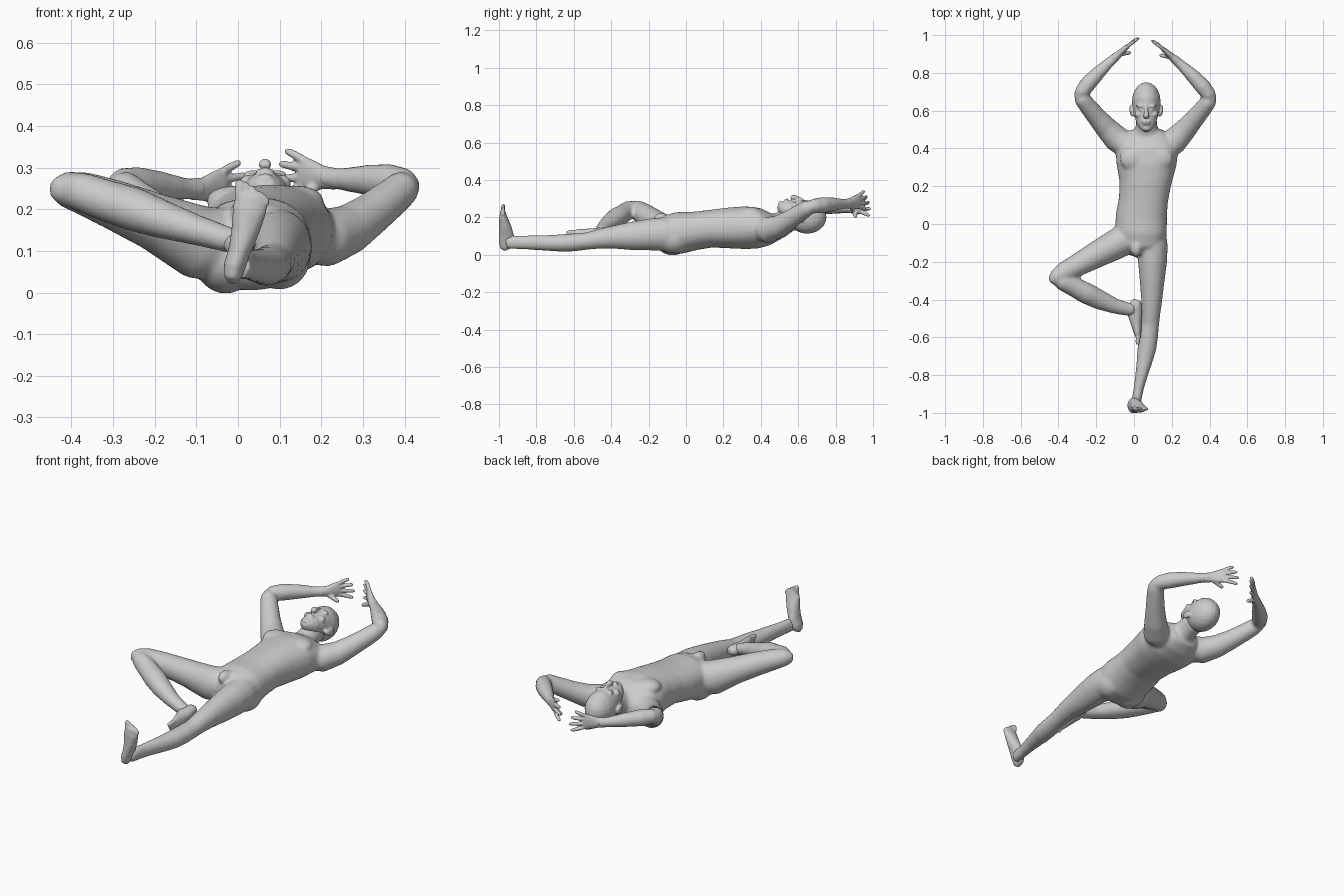
import bpy, bmesh, math
from mathutils import Vector, Matrix

Z = (0, 0, 1)


def tube(bm, rings, up=Z, n=20, e=1.0):
    """Loft elliptical rings (x, y, z, half width, half depth) along a path."""
    up = Vector(up)
    pts = [Vector(r[:3]) for r in rings]
    loops = []
    for i, r in enumerate(rings):
        t = (pts[min(i + 1, len(pts) - 1)] - pts[max(i - 1, 0)]).normalized()
        side = t.cross(up).normalized()
        v = side.cross(t)
        b = r[4] if len(r) > 4 else r[3]
        loop = []
        for k in range(n):
            c, s = math.cos(2 * math.pi * k / n), math.sin(2 * math.pi * k / n)
            c, s = math.copysign(abs(c) ** e, c), math.copysign(abs(s) ** e, s)
            loop.append(bm.verts.new(pts[i] + side * (r[3] * c) + v * (b * s)))
        loops.append(loop)
    faces = [bm.faces.new(loops[0]), bm.faces.new(loops[-1][::-1])]
    for a, b in zip(loops, loops[1:]):
        for k in range(n):
            j = (k + 1) % n
            faces.append(bm.faces.new((a[k], b[k], b[j], a[j])))
    bmesh.ops.recalc_face_normals(bm, faces=faces)


def blob(bm, c, r):
    m = Matrix.Translation(c) @ Matrix.Diagonal((*r, 1))
    bmesh.ops.create_uvsphere(bm, u_segments=20, v_segments=12, radius=1, matrix=m)


def digit(bm, a, b, r, bend=Vector((0, 0, 0)), up=Z):
    """Finger or toe with a rounded tip."""
    rings = []
    for t, k in ((0, 1), (.3, 1), (.6, .95), (.88, .85), (1, .4)):
        p = a.lerp(b, t) + bend * (4 * t * (1 - t))
        rings.append((*p, r * k))
    tube(bm, rings, up, 10)


def finish(bm, name, voxel, smooth):
    """Fuse overlapping parts into one skin."""
    me = bpy.data.meshes.new(name)
    bm.to_mesh(me)
    bm.free()
    ob = bpy.data.objects.new(name, me)
    bpy.context.collection.objects.link(ob)
    bpy.ops.object.select_all(action='DESELECT')
    bpy.context.view_layer.objects.active = ob
    ob.select_set(True)
    m = ob.modifiers.new("fuse", 'REMESH')
    m.mode, m.voxel_size = 'VOXEL', voxel
    s = ob.modifiers.new("soften", 'SMOOTH')
    s.factor, s.iterations = .5, smooth
    for mod in ("fuse", "soften"):
        bpy.ops.object.modifier_apply(modifier=mod)
    bpy.ops.object.shade_smooth_by_angle(angle=math.radians(40))


body = bmesh.new()
# torso, slightly rolled to the bent leg side
tube(body, [(.03, -.17, .12, .05, .05), (.035, -.12, .112, .12, .098),
            (.036, -.04, .116, .138, .112), (.04, .05, .128, .135, .102),
            (.05, .13, .139, .13, .1), (.06, .22, .143, .138, .108),
            (.066, .32, .145, .16, .114), (.068, .39, .142, .165, .108),
            (.068, .45, .138, .14, .085), (.067, .5, .145, .08, .06)],
     up=(-.07, 0, 1), n=28, e=.88)
for s in (-1, 1):
    blob(body, (.065 + s * .07, .345, .222), (.072, .062, .035))      # chest muscles
    blob(body, (.035 + s * .065, -.07, .082 + s * .005), (.075, .095, .08))  # buttocks
blob(body, (.012, -.13, .19), (.03, .045, .035))
# neck
tube(body, [(.068, .42, .14, .09, .06), (.067, .48, .16, .066, .062),
            (.066, .53, .178, .056, .06), (.065, .6, .195, .055, .06)])

# straight leg
tube(body, [(.085, -.02, .112, .08, .088), (.097, -.12, .11, .082, .09),
            (.098, -.2, .108, .077, .085), (.096, -.3, .1, .066, .075),
            (.094, -.4, .093, .056, .06), (.09, -.47, .084, .05, .052),
            (.085, -.53, .073, .048, .046), (.076, -.6, .066, .051, .048),
            (.068, -.66, .063, .05, .047), (.055, -.73, .063, .042, .043),
            (.04, -.8, .065, .033, .04), (.025, -.87, .066, .027, .037),
            (.016, -.92, .067, .026, .037), (.008, -.96, .064, .024, .032)])
# bent leg: thigh, then calf folded back to the other knee
tube(body, [(-.01, -.06, .11, .085, .09), (-.1, -.11, .122, .08, .089),
            (-.2, -.163, .17, .07, .07), (-.3, -.218, .212, .06, .06),
            (-.37, -.255, .238, .054, .052), (-.415, -.285, .248, .043, .043),
            (-.447, -.3, .25, .018, .022)])
tube(body, [(-.42, -.285, .25, .03, .035), (-.38, -.305, .243, .046, .047),
            (-.32, -.332, .222, .052, .05), (-.25, -.368, .2, .057, .053),
            (-.18, -.402, .175, .052, .046), (-.1, -.435, .15, .041, .037),
            (-.04, -.45, .132, .036, .032), (0, -.455, .12, .032, .03)])


# arms: the second is mirrored, its hand hanging a little lower
def left(p):
    return Vector(p)


def right(p):
    drop = .028 * min(max((p[1] - .68) / .2, 0), 1)
    return Vector((.12 - p[0], p[1] + .014, p[2] - drop))


upper_arm = [(.14, .39, .14, .07), (.215, .44, .132, .07), (.267, .495, .152, .06),
             (.315, .55, .185, .052), (.362, .607, .222, .047),
             (.395, .65, .25, .043), (.415, .685, .262, .026)]
forearm = [(.415, .655, .256, .025), (.398, .682, .26, .039), (.362, .73, .266, .043),
           (.31, .785, .27, .037), (.25, .842, .272, .027), (.205, .88, .276, .024)]
hands = bmesh.new()
for f in (left, right):
    for limb in (upper_arm, forearm):
        tube(body, [(*f(r), r[3]) for r in limb])
    # palm edge-on, little finger up and thumb down
    tube(hands, [(*f(p), a, b) for p, a, b in (
        ((.235, .856, .273), .024, .026), ((.205, .88, .276), .02, .028),
        ((.18, .903, .28), .016, .037), ((.158, .923, .286), .013, .041),
        ((.148, .931, .288), .009, .038))])
    d, s, inward = Vector((-.75, .66, .05)), Vector((0, 0, 1)), Vector((-.66, -.75, 0))
    base = Vector((.158, .921, .286))
    for off, fan, length in ((.031, .4, .06), (.011, .12, .076),
                             (-.01, -.08, .084), (-.03, -.3, .078)):
        a = base + s * off
        b = a + (d + s * fan).normalized() * length + inward * .006
        bend = f(a - inward * .004) - f(a)
        digit(hands, f(a), f(b), .0105, bend)
    a = Vector((.195, .885, .258))
    digit(hands, f(a), f(a + d * .05 - s * .03 + inward * .032), .012)
finish(hands, "hands", .0045, 3)
finish(body, "body", .009, 6)

# feet: heel to ball, then five toes
feet = bmesh.new()
tube(feet, [(-.012, -.953, .028, .014, .02), (-.012, -.96, .042, .023, .034),
            (-.008, -.961, .065, .026, .04), (.004, -.96, .1, .027, .041),
            (.018, -.967, .15, .034, .033), (.028, -.977, .2, .041, .022),
            (.032, -.98, .23, .038, .014), (.033, -.98, .24, .034, .01)], up=(0, 1, 0))
tube(feet, [(.018, -.402, .12, .016, .02), (.012, -.418, .12, .025, .031),
            (.004, -.44, .12, .028, .037), (.004, -.475, .114, .03, .039),
            (.01, -.52, .106, .034, .03), (.018, -.57, .098, .04, .021),
            (.022, -.598, .094, .037, .014), (.022, -.608, .093, .033, .01)], up=(1, 0, 0))
for i in range(5):
    r = .0125 if i == 0 else .009
    off = -.028 + .0158 * i
    reach = (.045, .043, .037, .03, .02)[i]
    a = Vector((.032 + off, -.98, .226 - .004 * i))
    digit(feet, a, a + Vector((0, .004, reach)), r, up=(0, 1, 0))
    a = Vector((.022, -.595 + .004 * i, .094 - off))
    digit(feet, a, a + Vector((-.003, -reach, -.004)), r)
finish(feet, "feet", .0048, 3)

# head: face and jaw, skull, then features
head = bmesh.new()
cx = .065
tube(head, [(cx, .494, .266, .02, .016), (cx, .508, .258, .036, .032),
            (cx, .53, .247, .05, .046), (cx, .565, .232, .06, .062),
            (cx, .61, .218, .068, .078), (cx, .655, .206, .073, .086),
            (cx, .7, .202, .063, .074), (cx, .73, .2, .043, .05),
            (cx, .745, .2, .02, .025)], n=24)
blob(head, (cx, .648, .2), (.076, .103, .087))
tube(head, [(cx, .625, .288, .008, .01), (cx, .6, .3, .009, .012),
            (cx, .572, .309, .016, .014), (cx, .56, .302, .013, .008)])   # nose
blob(head, (cx, .541, .289), (.024, .006, .012))    # lips
blob(head, (cx, .531, .286), (.021, .006, .012))
blob(head, (cx, .506, .27), (.022, .014, .016))     # chin
for s in (-1, 1):
    blob(head, (cx + s * .029, .624, .282), (.025, .008, .013))    # brow
    blob(head, (cx + s * .029, .606, .276), (.014, .008, .012))    # eye
    blob(head, (cx + s * .042, .58, .262), (.02, .018, .02))       # cheekbone
    tube(head, [(cx + s * .066, .572, .205, .01, .008), (cx + s * .077, .585, .2, .018, .009),
                (cx + s * .081, .61, .19, .022, .009), (cx + s * .08, .628, .187, .013, .007)],
         up=(1, 0, 0))                                             # ear
finish(head, "head", .005, 3)
